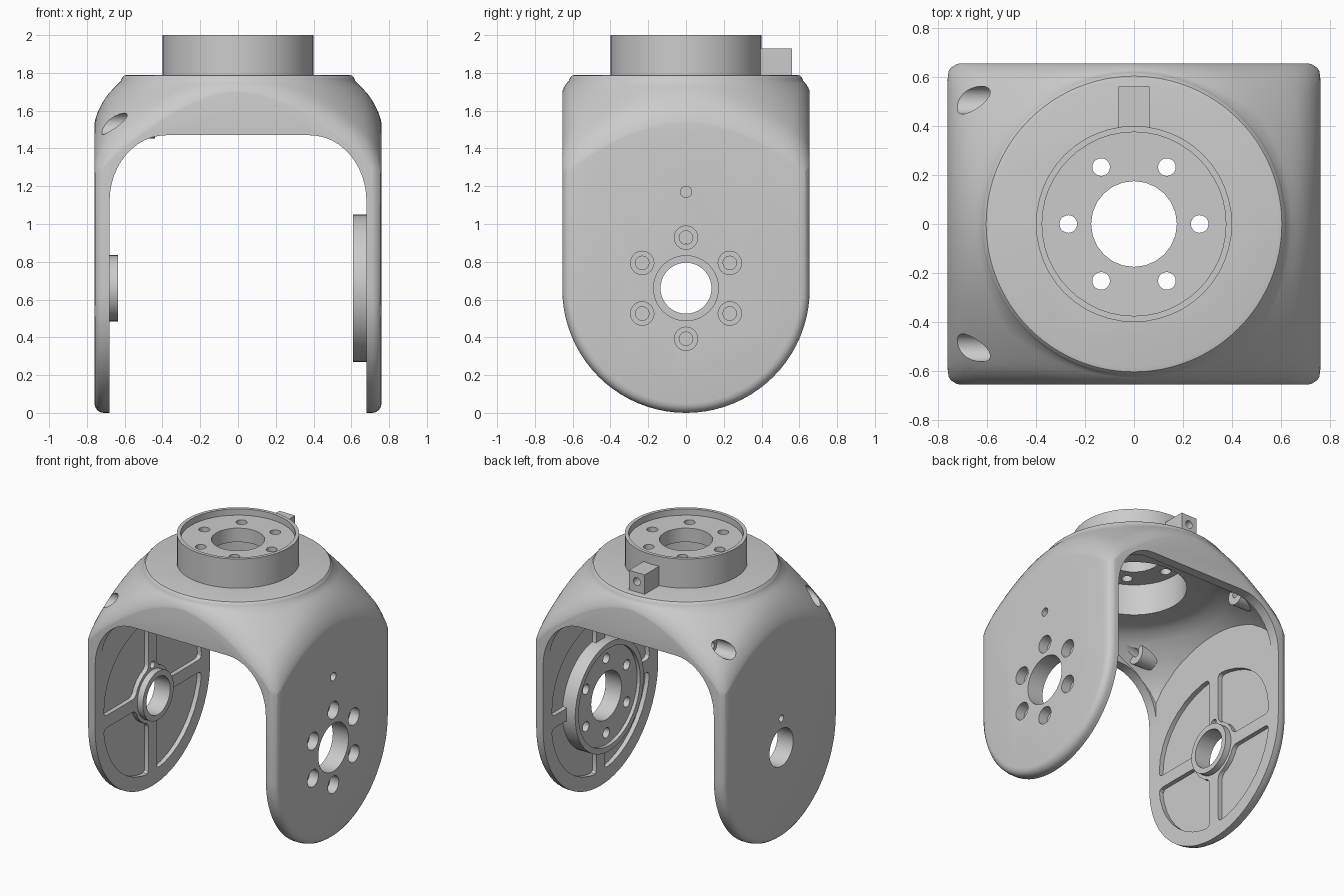
import bpy, bmesh, math
from mathutils import Vector

if "Cube" in bpy.data.objects:
    bpy.data.objects.remove(bpy.data.objects["Cube"])

grey = bpy.data.materials.new("light_grey")
grey.diffuse_color = (0.6, 0.6, 0.6, 1)
grey.use_nodes = True
grey.node_tree.nodes["Principled BSDF"].inputs["Base Color"].default_value = grey.diffuse_color
AX = 0.66  # height of the pivot axis


def finish(name, bm):
    bmesh.ops.recalc_face_normals(bm, faces=bm.faces)
    me = bpy.data.meshes.new(name)
    bm.to_mesh(me)
    bm.free()
    ob = bpy.data.objects.new(name, me)
    bpy.context.collection.objects.link(ob)
    me.materials.append(grey)
    return ob


def prism(name, pts, axis, a, b, rounding=0):
    """Extrude a 2D profile along an axis; x: (y,z), y: (x,z), z: (x,y)."""
    def place(u, v, w):
        return {'x': (w, u, v), 'y': (u, w, v), 'z': (u, v, w)}[axis]
    bm = bmesh.new()
    f = bm.faces.new([bm.verts.new(place(u, v, a)) for u, v in pts])
    ext = bmesh.ops.extrude_face_region(bm, geom=[f])
    move = Vector(place(0, 0, b - a))
    for v in ext['geom']:
        if isinstance(v, bmesh.types.BMVert):
            v.co += move
    bmesh.ops.recalc_face_normals(bm, faces=bm.faces)
    if rounding:  # round only the sharp corners of the profile
        d = move.normalized()
        sharp = [e for e in bm.edges if abs((e.verts[0].co - e.verts[1].co).normalized().dot(d)) > 0.9
                 and e.calc_face_angle(0) > 0.9]
        bmesh.ops.bevel(bm, geom=sharp, offset=rounding, segments=3, profile=0.5,
                        affect='EDGES', clamp_overlap=True)
    return finish(name, bm)


def circle(u, v, r, n=32):
    return [(u + r * math.cos(2 * math.pi * i / n), v + r * math.sin(2 * math.pi * i / n)) for i in range(n)]


def cyl(name, axis, u, v, r, a, b, n=32):
    return prism(name, circle(u, v, r, n), axis, a, b)


def box(name, x0, x1, y0, y1, z0, z1):
    return prism(name, [(x0, y0), (x1, y0), (x1, y1), (x0, y1)], 'z', z0, z1)


def loft(name, rings):
    """Closed solid through rings of equal length."""
    bm = bmesh.new()
    rings = [[bm.verts.new(p) for p in r] for r in rings]
    n = len(rings[0])
    for p, q in zip(rings, rings[1:]):
        for i in range(n):
            bm.faces.new((p[i], p[(i + 1) % n], q[(i + 1) % n], q[i]))
    bm.faces.new(rings[0])
    bm.faces.new(rings[-1])
    return finish(name, bm)


def lathe(name, prof, n=72):
    return loft(name, [[(x, y, z) for x, y in circle(0, 0, r, n)] for r, z in prof])


def apply(ob, mod):
    bpy.context.view_layer.objects.active = ob
    bpy.ops.object.modifier_apply(modifier=mod.name)


def boolean(ob, other, op='DIFFERENCE'):
    m = ob.modifiers.new("bool", 'BOOLEAN')
    m.operation, m.object, m.solver = op, other, 'EXACT'
    apply(ob, m)
    bpy.data.objects.remove(other)


def smooth(ob, deg=32):
    bpy.ops.object.select_all(action='DESELECT')
    ob.select_set(True)
    bpy.context.view_layer.objects.active = ob
    bpy.ops.object.shade_smooth_by_angle(angle=math.radians(deg))


# Yoke: rounded slab with a half-round bottom, bevelled around its rim
R = 0.655
arc = [(R * math.cos(math.pi * i / 40), R - R * math.sin(math.pi * i / 40)) for i in range(41)]
yoke = prism("yoke", arc + [(-R, 1.95), (R, 1.95)], 'x', -0.76, 0.76)
bev = yoke.modifiers.new("bevel", 'BEVEL')
bev.width, bev.segments, bev.limit_method, bev.angle_limit = 0.05, 4, 'ANGLE', math.radians(30)
apply(yoke, bev)

# Domed top: round step in the middle, falling and rolling over into the flat sides
HX, HY, CR = 0.7615, 0.6565, 0.048
SLOPE = [(0.62, 1.757), (0.655, 1.722), (0.70, 1.678), (0.76, 1.615), (0.83, 1.54),
         (0.90, 1.46), (0.97, 1.375), (1.1, 1.2)]


def slope(r):
    for (r0, z0), (r1, z1) in zip(SLOPE, SLOPE[1:]):
        if r <= r1:
            return z0 + (z1 - z0) * (r - r0) / (r1 - r0)
    return SLOPE[-1][1]


def roll(d, rad):
    k = max(0.0, rad - max(d, 0.0))
    return rad - math.sqrt(rad * rad - k * k)


def edge_dist(a):
    """Distance from the centre to the rounded rectangle in direction a."""
    c, s = abs(math.cos(a)), abs(math.sin(a))
    lo, hi = 0.0, 1.2
    for _ in range(40):
        m = (lo + hi) / 2
        qx, qy = m * c - HX + CR, m * s - HY + CR
        out = math.hypot(max(qx, 0), max(qy, 0)) + min(max(qx, qy), 0) - CR
        lo, hi = (m, hi) if out < 0 else (lo, m)
    return lo


N = 144
angles = [2 * math.pi * i / N for i in range(N)]
rings = [[(r * math.cos(a), r * math.sin(a), z) for a in angles]
         for r, z in [(0.585, 1.79), (0.603, 1.786), (0.613, 1.775), (0.618, 1.765)]]
for t in (0, 0.15, 0.3, 0.45, 0.6, 0.7, 0.8, 0.87, 0.93, 0.97, 0.99, 1.0):
    ring = []
    for a in angles:
        r = 0.622 + (edge_dist(a) - 0.622) * t
        x, y = r * math.cos(a), r * math.sin(a)
        z = slope(r) - roll(HX - abs(x), 0.1) - roll(HY - abs(y), 0.03 + 0.05 * min(1, abs(x) / 0.5))
        ring.append((x, y, z))
    rings.append(ring)
rings.append([(x, y, -0.1) for x, y, z in rings[-1]])
boolean(yoke, loft("dome", rings), 'INTERSECT')

# Opening between the legs, arched at the corners
half = [(0.68, -0.1)] + [(0.38 + 0.3 * math.cos(t * math.pi / 24), 1.12 + 0.35 * math.sin(t * math.pi / 24))
                         for t in range(13)]
boolean(yoke, prism("opening", half + [(-x, z) for x, z in reversed(half)], 'y', -1, 1))

# Hollow under the dome, and the well beneath the hub
hollow = lathe("hollow", [(0.48, 1.63), (0.55, 1.615), (0.62, 1.575), (0.70, 1.51), (0.78, 1.44),
                          (0.86, 1.34), (0.93, 1.2), (0.98, 0.95)])
boolean(hollow, box("hollow_limit", -0.678, 0.678, -0.585, 0.585, 0.9, 1.7), 'INTERSECT')
boolean(yoke, hollow)
boolean(yoke, cyl("well", 'z', 0, 0, 0.345, 1.3, 1.9, 48))


# Four shallow pockets on the inside of each leg, leaving crossed ribs
def pocket(sy, sz, core, rib=0.045, rad=0.56):
    e = 0.8 if sz > 0 else 1.0
    pts = []
    for i in range(10):
        t = math.radians(5 + 80 * i / 9)
        pts.append((sy * max(rib, rad * math.cos(t)), AX + sz * max(rib, rad * math.sin(t) ** e)))
    pts[0] = (pts[0][0], AX + sz * rib)
    pts[-1] = (sy * rib, pts[-1][1])
    a0 = math.asin(rib / core)
    for i in range(5):
        t = math.pi / 2 - a0 - (math.pi / 2 - 2 * a0) * i / 4
        pts.append((sy * core * math.cos(t), AX + sz * core * math.sin(t)))
    return pts


for side, core in ((-1, 0.2), (1, 0.37)):
    for sy in (-1, 1):
        for sz in (-1, 1):
            x0, x1 = sorted((side * 0.6, side * 0.712))
            boolean(yoke, prism("pocket", pocket(sy, sz, core), 'x', x0, x1, 0.035))

# Bearing boss on the left leg and mounting disc on the right leg
boolean(yoke, cyl("left_boss", 'x', 0, AX, 0.175, -0.72, -0.635, 40), 'UNION')
boolean(yoke, cyl("right_disc", 'x', 0, AX, 0.39, 0.61, 0.72, 64), 'UNION')
boolean(yoke, cyl("disc_recess", 'x', 0, AX, 0.35, 0.5, 0.635, 64))

# Pivot holes
boolean(yoke, cyl("left_bore", 'x', 0, AX, 0.135, -1, -0.5, 40))
boolean(yoke, cyl("right_bore", 'x', 0, AX, 0.172, 0.5, 1, 40))

# Ring of counterbored screw holes on the right leg
for k in range(6):
    a = math.pi / 2 + k * math.pi / 3
    y, z = 0.268 * math.cos(a), AX + 0.268 * math.sin(a)
    boolean(yoke, cyl("counterbore", 'x', y, z, 0.062, 0.69, 1, 24))
    boolean(yoke, cyl("screw_hole", 'x', y, z, 0.036, 0.5, 1, 20))

# Small pin holes above the pivots
boolean(yoke, cyl("right_pin_hole", 'x', 0, 1.17, 0.03, 0.5, 1, 16))
boolean(yoke, cyl("left_pin_hole", 'x', 0, 0.87, 0.025, -1, -0.5, 16))

# Two sideways screw bosses in the left corners
for y in (-0.505, 0.505):
    boolean(yoke, cyl("corner_boss", 'x', y, 1.522, 0.07, -0.57, -0.44, 24), 'UNION')
    boolean(yoke, cyl("corner_counterbore", 'x', y, 1.53, 0.057, -1, -0.56, 24))
    boolean(yoke, cyl("corner_hole", 'x', y, 1.53, 0.028, -1, -0.3, 16))
smooth(yoke)

# Hub: cup with a drilled plate
hub = cyl("hub", 'z', 0, 0, 0.4, 1.78, 2.0, 48)
boolean(hub, cyl("hub_recess", 'z', 0, 0, 0.375, 1.955, 2.2, 48))
boolean(hub, cyl("hub_well", 'z', 0, 0, 0.345, 1.5, 1.855, 48))
boolean(hub, cyl("hub_bore", 'z', 0, 0, 0.175, 1.5, 2.2, 24))
for k in range(6):
    a = k * math.pi / 3
    boolean(hub, cyl("hub_hole", 'z', 0.268 * math.cos(a), 0.268 * math.sin(a), 0.036, 1.5, 2.2, 20))
smooth(hub)

# Stop tab behind the hub, with a hole through its back face
tab = box("stop_tab", -0.063, 0.063, 0.385, 0.56, 1.785, 1.93)
boolean(tab, cyl("tab_hole", 'y', 0, 1.865, 0.028, 0.46, 0.7, 16))
smooth(tab)
